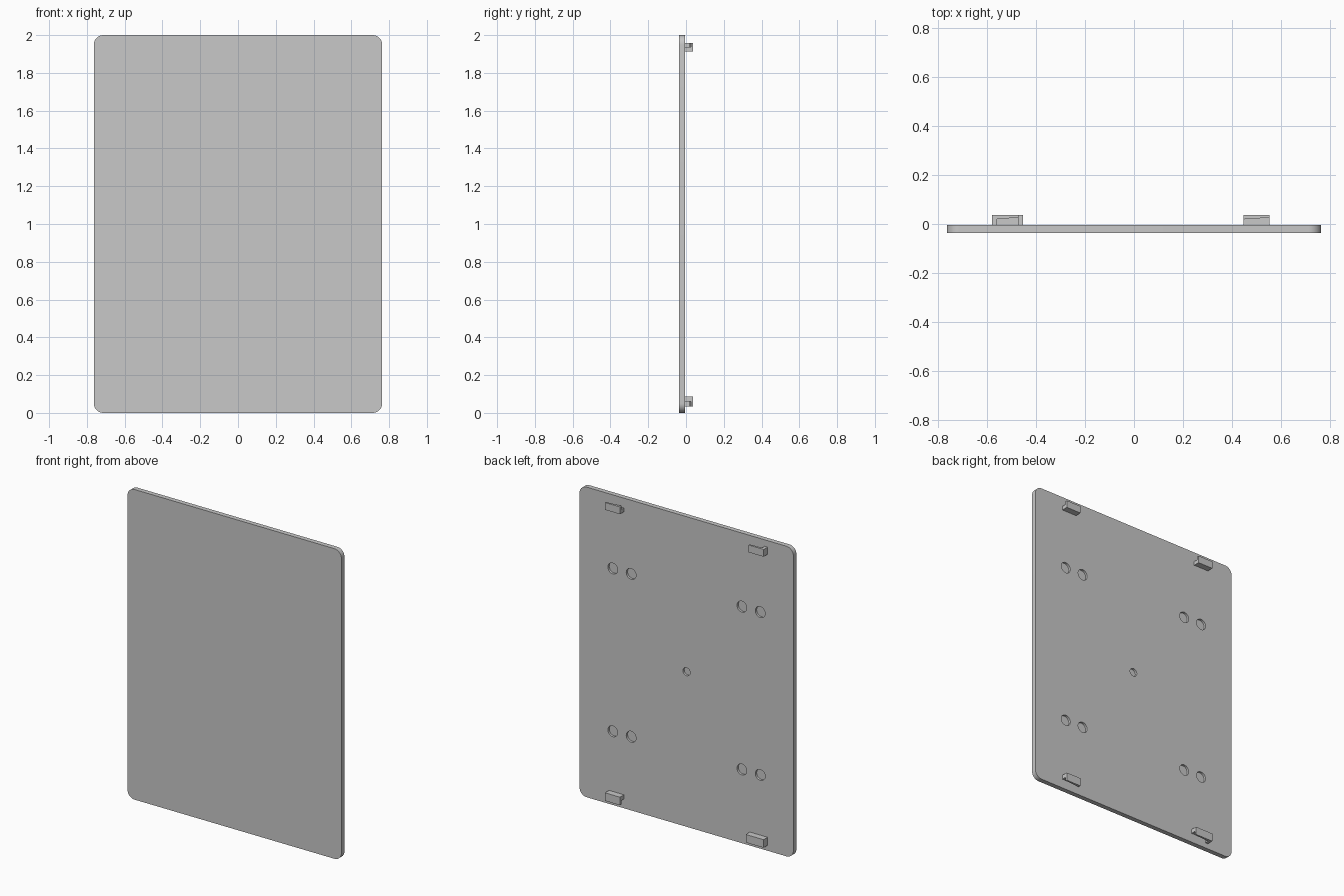
import bpy
import bmesh
import math

cube = bpy.data.objects.get("Cube")
if cube:
    bpy.data.objects.remove(cube, do_unlink=True)

grey = bpy.data.materials.new("light_grey")
grey.use_nodes = True
colour = (0.578, 0.578, 0.578, 1)
grey.diffuse_color = colour
grey.node_tree.nodes["Principled BSDF"].inputs["Base Color"].default_value = colour

FRONT, BACK, TIP = -0.036, -0.005, 0.036
HALF_W, RADIUS = 0.763, 0.05


def prism(name, outline, axis, start, end):
    """Extrude a 2D outline along y (points x, z) or z (points x, y)."""
    bm = bmesh.new()
    if axis == "y":
        verts = [bm.verts.new((a, start, b)) for a, b in outline]
        move = (0, end - start, 0)
    else:
        verts = [bm.verts.new((a, b, start)) for a, b in outline]
        move = (0, 0, end - start)
    face = bm.faces.new(verts)
    extruded = bmesh.ops.extrude_face_region(bm, geom=[face])["geom"]
    bmesh.ops.translate(bm, vec=move, verts=[v for v in extruded if isinstance(v, bmesh.types.BMVert)])
    bmesh.ops.recalc_face_normals(bm, faces=bm.faces)
    mesh = bpy.data.meshes.new(name)
    bm.to_mesh(mesh)
    bm.free()
    mesh.materials.append(grey)
    obj = bpy.data.objects.new(name, mesh)
    bpy.context.collection.objects.link(obj)
    return obj


def arc(cx, cz, r, first, last, steps):
    angles = [math.radians(first + (last - first) * i / steps) for i in range(steps + 1)]
    return [(cx + r * math.cos(a), cz + r * math.sin(a)) for a in angles]


def box(name, x0, x1, y0, y1, z0, z1):
    return prism(name, [(x0, y0), (x1, y0), (x1, y1), (x0, y1)], "z", z0, z1)


# Rounded panel
outline = []
for i, (sx, sz) in enumerate([(1, 1), (-1, 1), (-1, -1), (1, -1)]):
    outline += arc(sx * (HALF_W - RADIUS), 1 + sz * (1 - RADIUS), RADIUS, 90 * i, 90 * i + 90, 10)
panel = prism("panel", outline, "y", FRONT, BACK)

# Blind round sockets in the back
sockets = [(0, 1, 0.026)]
sockets += [(sx * x, 1 + sz * 0.525, 0.035) for sx in (-1, 1) for sz in (-1, 1) for x in (0.395, 0.526)]
for x, z, r in sockets:
    cutter = prism("socket_cutter", arc(x, z, r, 0, 360, 32)[:-1], "y", BACK - 0.014, BACK + 0.02)
    cutter.hide_render = True
    cut = panel.modifiers.new("socket", "BOOLEAN")
    cut.object = cutter
    cut.solver = "EXACT"
    bpy.context.view_layer.objects.active = panel
    bpy.ops.object.modifier_apply(modifier=cut.name)
    bpy.data.objects.remove(cutter, do_unlink=True)

bpy.ops.object.select_all(action="DESELECT")
panel.select_set(True)
bpy.context.view_layer.objects.active = panel
bpy.ops.object.shade_smooth_by_angle(angle=math.radians(30))


# Hooks: a shelf with a tapered lip, some closed by an end stop
def hook(name, x0, x1, arm, lip, stop):
    box(name + "_shelf", x0, x1, BACK, TIP, *arm)
    prism(name + "_lip", [(x0, TIP), (x0, 0.019), (x1, 0.026), (x1, TIP)], "z", *lip)
    if stop:
        box(name + "_stop", x0, x0 + 0.02, BACK, TIP, *lip)


UPPER = ((1.912, 1.937), (1.937, 1.959))
LOWER = ((0.06, 0.087), (0.035, 0.06))
hook("upper_left_hook", 0.446, 0.553, *UPPER, False)
hook("lower_left_hook", 0.446, 0.553, *LOWER, False)
hook("upper_right_hook", -0.579, -0.472, *UPPER, True)
hook("lower_right_hook", -0.579, -0.452, *LOWER, True)
